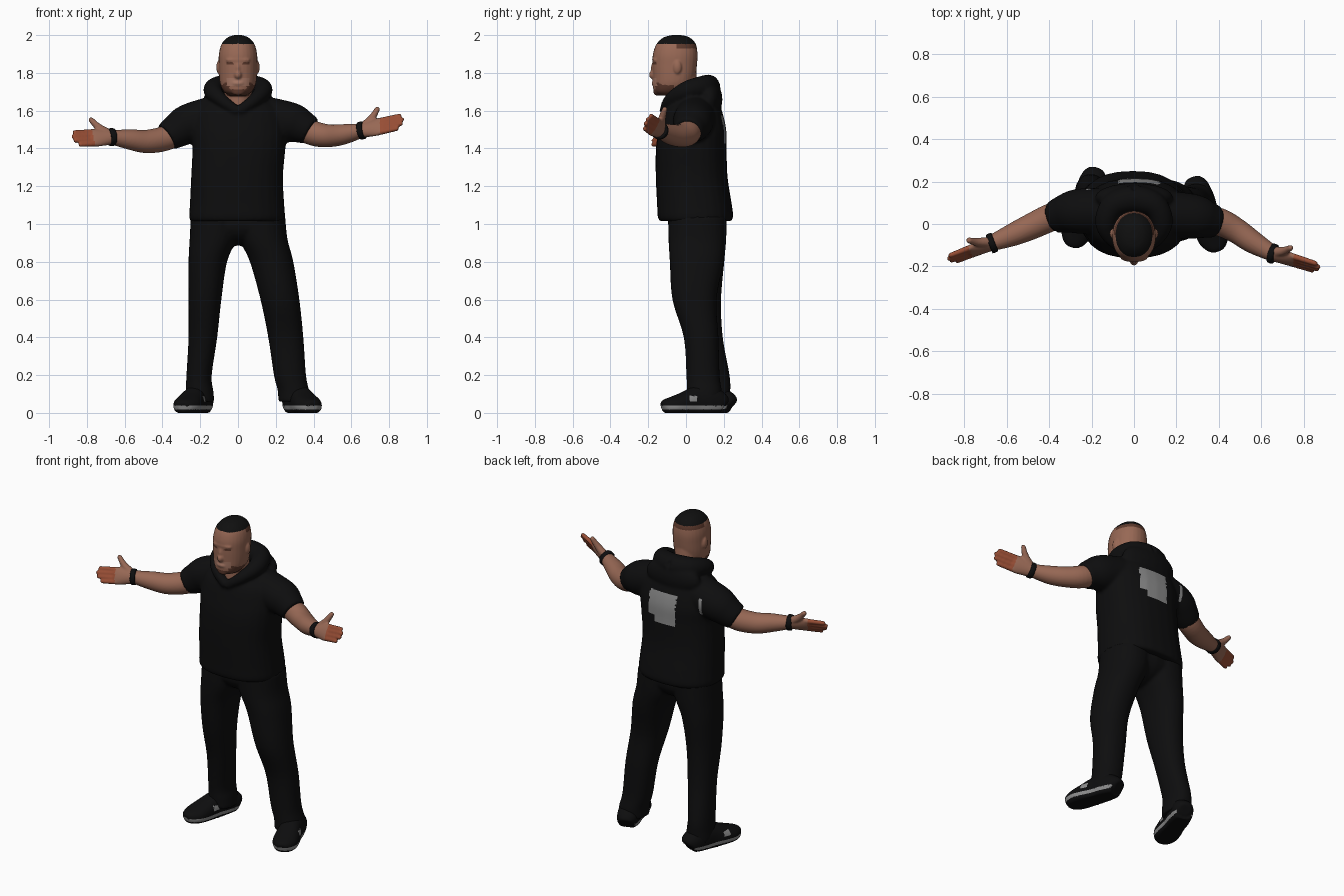
import bpy, bmesh, math
from mathutils import Vector, Matrix

if "Cube" in bpy.data.objects:
    bpy.data.objects.remove(bpy.data.objects["Cube"])

def material(name, r, g, b):
    m = bpy.data.materials.new(name)
    m.diffuse_color = (r, g, b, 1)
    m.use_nodes = True
    m.node_tree.nodes["Principled BSDF"].inputs["Base Color"].default_value = m.diffuse_color
    return m

BLACK = material("black cloth", .0042, .0042, .0045)
HAIR = material("black hair", .005, .005, .005)
SKIN = material("skin", .31, .138, .09)
LIP = material("pale mouth skin", .37, .18, .125)
BEARD = material("brown stubble", .11, .042, .026)
FINGER = material("reddish fingers", .31, .075, .035)
GREY = material("grey trim", .26, .26, .26)

def smooth_path(pts, k=5):
    """Catmull-Rom through tuples (x, y, z, half width, half depth)."""
    pts = [p if len(p) == 5 else p + (p[3],) for p in pts]
    out = []
    for i in range(len(pts) - 1):
        a, b, c, d = pts[max(i - 1, 0)], pts[i], pts[i + 1], pts[min(i + 2, len(pts) - 1)]
        for j in range(k):
            t = j / k
            out.append([.5 * (2 * q + (r - p) * t + (2 * p - 5 * q + 4 * r - s) * t * t
                              + (3 * q - p - 3 * r + s) * t ** 3) for p, q, r, s in zip(a, b, c, d)])
    return out + [list(pts[-1])]

def loft(bm, pts, flat=False, e=2.0, w=None, n=28):
    """Closed skin over rings: level rings if flat, else square to the path."""
    rows, rings = smooth_path(pts), []
    for i, (x, y, z, a, b) in enumerate(rows):
        u, v = Vector((1, 0, 0)), Vector((0, 1, 0))
        if not flat:
            t = (Vector(rows[min(i + 1, len(rows) - 1)][:3]) - Vector(rows[max(i - 1, 0)][:3])).normalized()
            u = w.copy() if w else t.cross(Vector((0, 0, 1)))
            u = (u - t * u.dot(t)).normalized()
            v = u.cross(t)
        ring = []
        for j in range(n):
            c, s = math.cos(j * math.tau / n), math.sin(j * math.tau / n)
            p = Vector((x, y, z)) + u * math.copysign(a * abs(c) ** (2 / e), c) \
                + v * math.copysign(b * abs(s) ** (2 / e), s)
            p.z = max(p.z, 0)
            ring.append(bm.verts.new(p))
        rings.append(ring)
    for r0, r1 in zip(rings, rings[1:]):
        for j in range(n):
            bm.faces.new((r0[j], r0[j - 1], r1[j - 1], r1[j]))
    bm.faces.new(rings[0])
    bm.faces.new(rings[-1])

def ball(bm, c, r):
    bmesh.ops.create_uvsphere(bm, u_segments=20, v_segments=12, radius=1,
                              matrix=Matrix.Translation(c) @ Matrix.Diagonal((*r, 1)))

def finish(name, bm, mats, rule=None, voxel=.01, passes=3):
    """Fuse the overlapping volumes into one skin, then colour faces by rule."""
    bmesh.ops.recalc_face_normals(bm, faces=bm.faces)
    me = bpy.data.meshes.new(name)
    bm.to_mesh(me)
    bm.free()
    ob = bpy.data.objects.new(name, me)
    bpy.context.collection.objects.link(ob)
    rm = ob.modifiers.new("fuse", 'REMESH')
    rm.mode, rm.voxel_size, rm.use_smooth_shade = 'VOXEL', voxel, True
    sm = ob.modifiers.new("soften", 'SMOOTH')
    sm.factor, sm.iterations = .5, passes
    deps = bpy.context.evaluated_depsgraph_get()
    ob.data = bpy.data.meshes.new_from_object(ob.evaluated_get(deps))
    ob.data.name = name
    ob.modifiers.clear()
    ob.data.materials.clear()
    for m in mats:
        ob.data.materials.append(m)
    for f in ob.data.polygons:
        f.use_smooth = True
        f.material_index = rule(f.center, f.normal) if rule else 0

# head and neck
bm = bmesh.new()
loft(bm, [(0, -.09, 1.68, .045, .05), (0, -.086, 1.70, .074, .083), (0, -.07, 1.735, .093, .105),
          (0, -.063, 1.78, .1, .113), (0, -.06, 1.84, .102, .118), (0, -.057, 1.9, .101, .118),
          (0, -.052, 1.955, .086, .103), (0, -.05, 1.988, .054, .068), (0, -.05, 2.0, .02, .025)],
     flat=True, e=2.15)
loft(bm, [(0, -.02, 1.55, .09, .085), (0, -.015, 1.64, .074, .086), (0, -.02, 1.8, .075, .075)], flat=True)
ball(bm, (0, -.174, 1.79), (.02, .022, .024))
ball(bm, (0, -.172, 1.82), (.013, .015, .035))
ball(bm, (0, -.16, 1.868), (.066, .02, .014))
ball(bm, (0, -.168, 1.745), (.032, .014, .014))
ball(bm, (0, -.155, 1.7), (.035, .018, .02))
for s in (-1, 1):
    ball(bm, (s * .102, -.045, 1.83), (.013, .022, .035))

def head_rule(c, n):
    if c.z > 1.953:
        return 1
    if c.z > 1.93 and c.y > -.05:
        return 2
    if 1.843 < c.z < 1.854 and .02 < abs(c.x) < .06 and c.y < -.13:
        return 2
    if 1.73 < c.z < 1.775 and abs(c.x) < .06 and c.y < -.13:
        return 3
    if 1.675 < c.z < 1.735 - .5 * min(0, c.y + .12) and c.y < -.06 and (c.z < 1.715 or abs(c.x) > .045):
        return 2
    return 0
finish("head", bm, [SKIN, HAIR, BEARD, LIP], head_rule, .006)

# hooded top: body, sleeves, collar roll, hanging hood
bm = bmesh.new()
loft(bm, [(-.005, .05, 1.015, .247, .19), (-.005, .05, 1.04, .254, .2), (-.005, .045, 1.1, .25, .198),
          (-.005, .03, 1.25, .243, .19), (.005, .028, 1.4, .246, .187), (.005, .035, 1.5, .25, .178),
          (.005, .038, 1.6, .225, .152), (0, .05, 1.66, .17, .11)], flat=True, e=2.4)
SLEEVES = {1: [(.12, .05, 1.57, .11), (.28, .035, 1.537, .106), (.345, .02, 1.512, .088), (.385, .01, 1.49, .076)],
           -1: [(-.12, .06, 1.57, .11), (-.26, .06, 1.53, .106), (-.33, .047, 1.49, .09), (-.378, .03, 1.46, .076)]}
half = [(0, .12, 1.725, .066), (.095, .09, 1.725, .06), (.132, .0, 1.705, .05),
        (.085, -.085, 1.655, .034), (0, -.118, 1.595, .024)]
for s in (1, -1):
    loft(bm, SLEEVES[s])
    loft(bm, [(s * p[0],) + p[1:] for p in half])
ball(bm, (0, .125, 1.66), (.185, .068, .1))

def top_rule(c, n):
    patch = -.07 < c.x < .12 and 1.385 < c.z < 1.575 and n.y > .3 and not (c.z < 1.43 and c.x > .07)
    streak = abs(c.x + .215) < .008 and 1.48 < c.z < 1.58 and n.y > .3
    return int(patch or streak)
finish("hooded_top", bm, [BLACK, GREY], top_rule, .01, 4)

# trousers
bm = bmesh.new()
loft(bm, [(.298, .095, .06, .085, .092), (.293, .097, .12, .083, .092), (.275, .09, .2, .085, .088),
          (.253, .08, .4, .093, .092), (.222, .045, .6, .103, .117), (.178, .057, .8, .115, .143),
          (.135, .06, .92, .127, .153), (.12, .06, 1.04, .13, .155)], flat=True, e=2.2)
loft(bm, [(-.203, .14, .06, .078, .092), (-.204, .14, .12, .073, .095), (-.206, .135, .2, .067, .096),
          (-.186, .1, .4, .076, .095), (-.175, .068, .6, .087, .118), (-.16, .06, .8, .102, .143),
          (-.132, .06, .92, .124, .153), (-.12, .06, 1.04, .13, .155)], flat=True, e=2.2)
ball(bm, (0, .06, 1.0), (.24, .15, .115))
finish("trousers", bm, [BLACK], None, .01, 3)

# shoes: flat-bottomed lofts from heel to toe
def shoe_rule(c, n):
    rim = .018 < c.z < .036 and n.z > -.5
    side = .02 < c.y < .06 and .06 < c.z < .09
    return int(rim or side)
for name, heel, toe in (("left_shoe", (.283, .2), (.395, -.125)), ("right_shoe", (-.18, .245), (-.293, -.105))):
    bm = bmesh.new()
    shape = [(0, .04, .035, .03), (.05, .05, .058, .06), (.25, .06, .068, .085), (.45, .055, .066, .085),
             (.65, .045, .074, .065), (.82, .038, .073, .05), (.95, .034, .05, .038), (1, .03, .025, .025)]
    loft(bm, [(heel[0] + (toe[0] - heel[0]) * t, heel[1] + (toe[1] - heel[1]) * t, z, a, b)
              for t, z, a, b in shape], e=2.3)
    finish(name, bm, [BLACK, GREY], shoe_rule, .007, 2)

# bare arms, hands and wristbands
ARMS = {"left": ([(.3, .03, 1.52, .062), (.4, .01, 1.48, .066), (.48, -.03, 1.467, .06), (.56, -.085, 1.475, .054),
                  (.655, -.14, 1.495, .038)], (.868, -.208, 1.543)),
        "right": ([(-.28, .055, 1.5, .062), (-.38, .035, 1.455, .066), (-.48, -.01, 1.437, .062),
                   (-.57, -.05, 1.447, .054), (-.67, -.09, 1.46, .038)], (-.868, -.168, 1.452))}
for side, (path, tip) in ARMS.items():
    wrist = Vector(path[-1][:3])
    reach = (Vector(tip) - wrist).length
    d = (Vector(tip) - wrist).normalized()
    w = Vector((0, .5, .87))
    w = (w - d * w.dot(d)).normalized()

    def at(along, across, *r):
        return tuple(wrist + d * along + w * across) + r
    bm = bmesh.new()
    loft(bm, path)
    loft(bm, [at(-.02, 0, .038, .036), at(.04, 0, .046, .029), at(.09, 0, .052, .022), at(.118, 0, .048, .016)], w=w)
    for k, length in zip((-1.5, -.5, .5, 1.5), (.86, .97, 1, .94)):
        loft(bm, [at(.09, k * .024, .015), at(length * reach, k * .025, .012)], n=14)
        ball(bm, at(length * reach, k * .025), (.012,) * 3)
    loft(bm, [at(.01, .018, .026), at(.06, .062, .02), at(.092, .108, .014)], n=14)
    ball(bm, at(.092, .108), (.014,) * 3)

    def hand_rule(c, n):
        q = c - wrist
        return int(q.dot(d) > .108 and q.dot(w) < .062)
    finish(side + "_arm", bm, [SKIN, FINGER], hand_rule, .0065, 2)
    bm = bmesh.new()
    loft(bm, [at(-.016, 0, .047), at(0, 0, .048), at(.014, 0, .047)])
    finish(side + "_wristband", bm, [BLACK], None, .006, 1)
